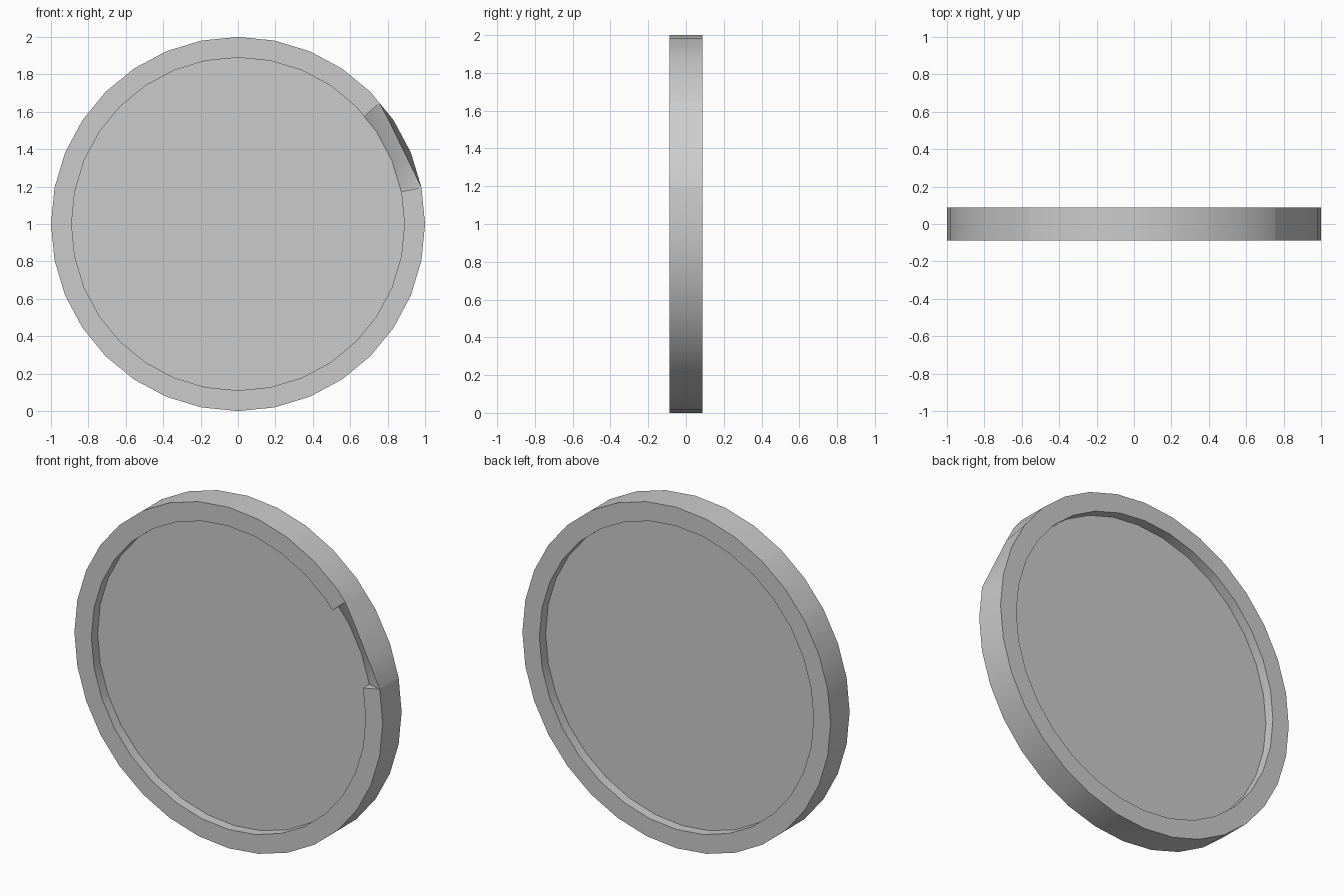
import bpy, bmesh, math
from mathutils import Vector

if "Cube" in bpy.data.objects:
    bpy.data.objects.remove(bpy.data.objects["Cube"])

SIDES, R_IN, HALF, PANEL = 32, 0.89, 0.088, 0.03
STEP = 2 * math.pi / SIDES
CHIP_A, CHIP_B = STEP, math.atan2(0.64, 0.75)


def facet_radius(a):
    """Distance to the straight side of the 32-gon at an angle."""
    return math.cos(STEP / 2) / math.cos(a % STEP - STEP / 2)


def chord_radius(a):
    """Distance to the straight chord across the chipped rim."""
    half = (CHIP_B - CHIP_A) / 2
    return math.cos(half) / math.cos(a - (CHIP_A + CHIP_B) / 2)


def mesh_object(name, bm):
    bmesh.ops.recalc_face_normals(bm, faces=bm.faces)
    me = bpy.data.meshes.new(name)
    bm.to_mesh(me)
    bm.free()
    ob = bpy.data.objects.new(name, me)
    bpy.context.collection.objects.link(ob)
    return ob


def disc(name, chipped=False):
    """Raised rim with a thinner panel, recessed on both faces."""
    angles = [i * STEP for i in range(SIDES)]
    if chipped:
        angles = sorted(angles + [CHIP_B])
    bm = bmesh.new()
    rings = []
    for a in angles:
        k = facet_radius(a)
        prof = [(R_IN * k, -PANEL), (R_IN * k, -HALF), (k, -HALF),
                (k, HALF), (R_IN * k, HALF), (R_IN * k, PANEL)]
        if chipped and CHIP_A - 1e-4 <= a <= CHIP_B + 1e-4:
            prof[1] = (R_IN * k + 0.002, -PANEL - 0.002)
            prof[2] = (min(k, chord_radius(a)), -HALF)
        rings.append([bm.verts.new((r * math.cos(a), y, 1 + r * math.sin(a))) for r, y in prof])
    for i, ring in enumerate(rings):
        nxt = rings[(i + 1) % len(rings)]
        for j in range(5):
            bm.faces.new((ring[j], nxt[j], nxt[j + 1], ring[j + 1]))
    bm.faces.new([r[0] for r in rings])
    bm.faces.new([r[5] for r in rings])
    return mesh_object(name, bm)


def prism(name, pts):
    """Cutter in the outline of one shard."""
    bm = bmesh.new()
    lo = [bm.verts.new((p.x, -0.3, 1 + p.y)) for p in pts]
    hi = [bm.verts.new((p.x, 0.3, 1 + p.y)) for p in pts]
    bm.faces.new(lo)
    bm.faces.new(hi)
    for i in range(len(pts)):
        j = (i + 1) % len(pts)
        bm.faces.new((lo[i], lo[j], hi[j], hi[i]))
    return mesh_object(name, bm)


def beyond(node, end):
    return end + (end - node).normalized() * 0.8


# Cracks counter-clockwise: plain rays, or a fork node with two branches
cracks = [
    [(0.981, 0.195)], [(0.75, 0.64)], [(0.44, 0.90)], [(0.23, 0.97)], [(-0.19, 0.98)],
    [(-0.45, 0.57), (-0.55, 0.83), (-0.79, 0.60)],
    [(-0.88, 0.475)], [(-0.99, 0.10)],
    [(-0.64, -0.34), (-0.92, -0.37), (-0.75, -0.65)],
    [(-0.195, -0.98)],
    [(0.48, -0.32), (0.44, -0.89), (0.87, -0.47)],
]
cracks = [[Vector(p) for p in c] for c in cracks]
O = Vector((0, 0))


def side(crack, branch):
    """Crack path from the centre outwards, along one branch."""
    if len(crack) == 1:
        return [beyond(O, crack[0])]
    return [crack[0], beyond(crack[0], crack[branch])]


outlines = []
for i, c in enumerate(cracks):
    n = cracks[(i + 1) % len(cracks)]
    outlines.append((f"shard_{i + 1}", [O] + side(c, 2) + side(n, 1)[::-1]))
    if len(c) == 3:
        outlines.append((f"rim_shard_{i + 1}",
                         [c[0], beyond(c[0], c[1]), beyond(c[0], c[2])]))

# Cut every shard out of a disc; the first one has the chipped rim
for k, (name, pts) in enumerate(outlines):
    ob = disc(name, chipped=(k == 0))
    cutter = prism(name + "_cutter", pts)
    cutter.hide_render = True
    mod = ob.modifiers.new("cut", 'BOOLEAN')
    mod.operation, mod.solver, mod.object = 'INTERSECT', 'EXACT', cutter
    bpy.ops.object.select_all(action='DESELECT')
    ob.select_set(True)
    bpy.context.view_layer.objects.active = ob
    bpy.ops.object.modifier_apply(modifier=mod.name)
    bpy.data.objects.remove(cutter)
    bpy.ops.object.shade_smooth_by_angle(angle=math.radians(30))
